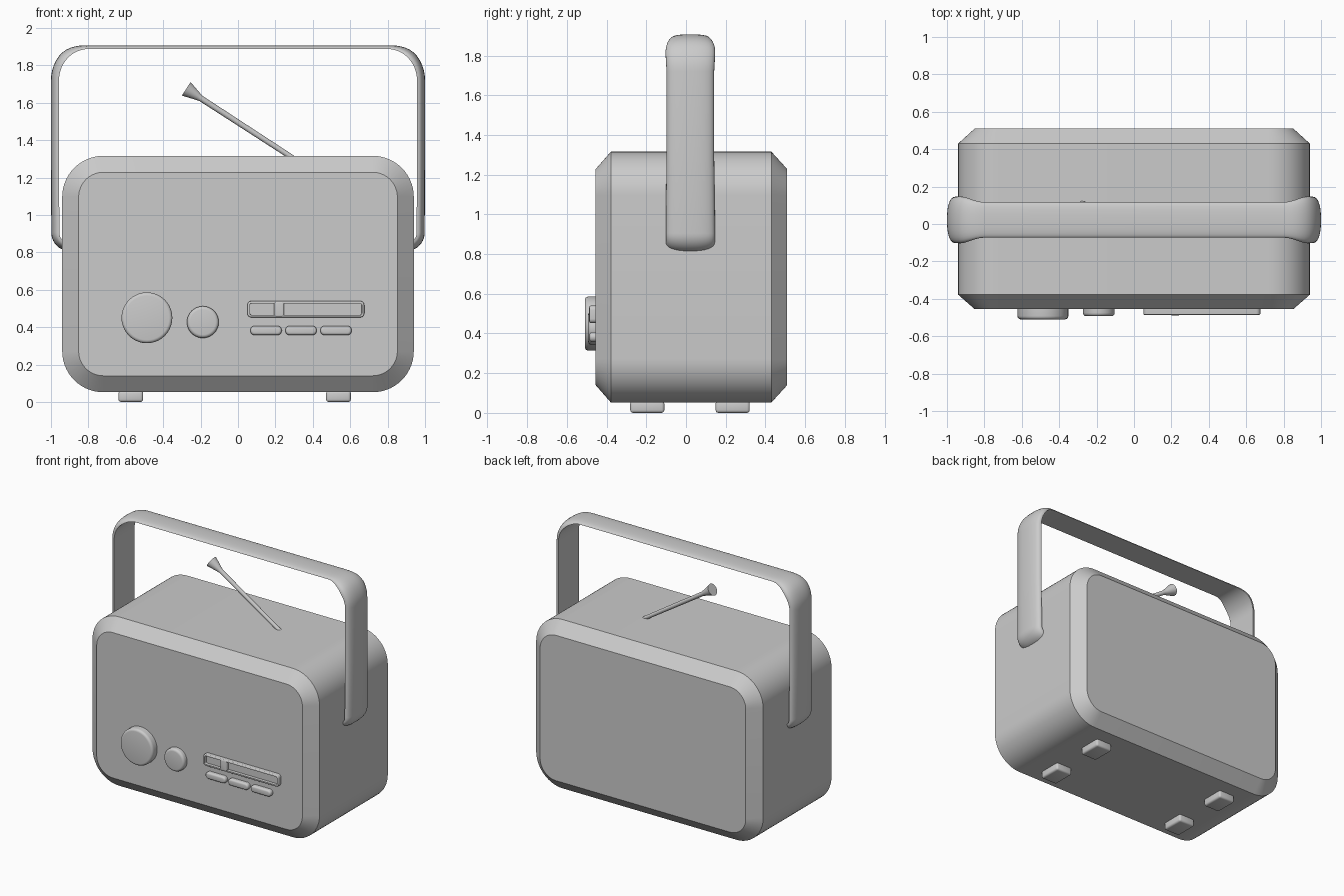
import bpy
import bmesh
from math import sin, cos, pi, radians
from mathutils import Vector

if "Cube" in bpy.data.objects:
    bpy.data.objects.remove(bpy.data.objects["Cube"])


def finish(name, bm, angle=30):
    bmesh.ops.remove_doubles(bm, verts=bm.verts, dist=1e-5)
    bmesh.ops.recalc_face_normals(bm, faces=bm.faces)
    me = bpy.data.meshes.new(name)
    bm.to_mesh(me)
    bm.free()
    ob = bpy.data.objects.new(name, me)
    bpy.context.collection.objects.link(ob)
    bpy.ops.object.select_all(action='DESELECT')
    bpy.context.view_layer.objects.active = ob
    ob.select_set(True)
    bpy.ops.object.shade_smooth_by_angle(angle=radians(angle))
    return ob


def loft(name, loops, angle=30):
    """Skin a list of closed loops and cap both ends."""
    bm = bmesh.new()
    rings = [[bm.verts.new(p) for p in lp] for lp in loops]
    n = len(rings[0])
    for a, b in zip(rings, rings[1:]):
        for i in range(n):
            j = (i + 1) % n
            bm.faces.new((a[i], a[j], b[j], b[i]))
    bm.faces.new(rings[0])
    bm.faces.new(rings[-1])
    return finish(name, bm, angle)


def rounded(x0, x1, z0, z1, r, y, seg=10):
    """Rounded rectangle in the XZ plane."""
    pts = []
    for cx, cz, a0 in ((x1 - r, z1 - r, 0), (x0 + r, z1 - r, 90),
                       (x0 + r, z0 + r, 180), (x1 - r, z0 + r, 270)):
        for k in range(seg + 1):
            a = radians(a0 + 90 * k / seg)
            pts.append((cx + r * cos(a), y, cz + r * sin(a)))
    return pts


def panel(name, x0, x1, z0, z1, r, steps, seg=10, angle=30):
    """Stack of rounded rectangles; steps are (y, inset)."""
    return loft(name, [rounded(x0 + d, x1 - d, z0 + d, z1 - d, r - d, y, seg)
                       for y, d in steps], angle)


def soft_edge(back, front, b, start=0.0):
    """Steps with a quarter-round front edge."""
    return [(back, start)] + [(front + b * (1 - sin(a)), start + b * (1 - cos(a)))
                              for a in (i * pi / 8 for i in range(5))]


FRONT = -0.455

# Cabinet with chamfered front and back rims
panel("cabinet", -0.94, 0.94, 0.052, 1.316, 0.22,
      [(FRONT, 0.088), (-0.378, 0), (0.43, 0), (0.51, 0.088)], 14, 25)

# Knobs
for name, x, z, r, y in (("volume_knob", -0.487, 0.45, 0.136, -0.51),
                         ("tone_knob", -0.188, 0.427, 0.085, -0.493)):
    panel(name, x - r, x + r, z - r, z + r, r, soft_edge(FRONT + 0.02, y, 0.018))

# Tuner frame with sunken scale, and its slider
panel("tuner_frame", 0.05, 0.675, 0.452, 0.54, 0.022,
      soft_edge(FRONT + 0.02, -0.486, 0.006) + [(-0.486, 0.013), (-0.464, 0.014)], 5)
panel("tuner_slider", 0.192, 0.247, 0.455, 0.537, 0.014,
      soft_edge(FRONT + 0.02, -0.488, 0.008), 5)

# Push buttons
for i in range(3):
    x = 0.066 + i * 0.187
    panel("push_button_%d" % (i + 1), x, x + 0.168, 0.357, 0.407, 0.024,
          soft_edge(FRONT + 0.02, -0.486, 0.014), 6)

# Feet
for x in (-0.573, 0.537):
    for y in (-0.195, 0.235):
        bm = bmesh.new()
        bmesh.ops.create_cube(bm, size=1)
        for v in bm.verts:
            v.co = Vector((x + v.co.x * 0.132, y + v.co.y * 0.172, 0.03 + v.co.z * 0.06))
        bmesh.ops.bevel(bm, geom=bm.edges[:], offset=0.014, segments=3,
                        affect='EDGES', profile=0.5)
        finish("foot", bm)

# Handle: domed strap, wide on the sides and thinner across the top
# station = (x, z, outward angle, half width, dome height)
half = []
for k in range(9):
    a = radians(-75 + 75 * k / 8)
    half.append((0.9 + 0.055 * cos(a), 0.905 + 0.055 * sin(a), a, 0.124, 0.043))
half.append((0.957, 1.3, 0, 0.12, 0.043))
for k in range(13):
    a = pi / 2 * k / 12
    t = min(1, max(0, (k - 5) / 7))
    t = t * t * (3 - 2 * t)
    half.append((0.80 + 0.157 * cos(a), 1.72 + 0.167 * sin(a), a,
                 0.12 + 0.005 * min(1, k / 4) - 0.03 * t, 0.043 - 0.023 * t))
stations = half + [(-x, z, pi - a, w, h) for x, z, a, w, h in reversed(half)]
loops = []
for x, z, a, w, h in stations:
    lp = []
    for k in range(17):
        u = pi * k / 16
        c, s = cos(u), max(0, sin(u))
        wy = w * abs(c) ** 0.85 * (1 if c > 0 else -1)
        d = h * s ** 0.8
        lp.append((x + d * cos(a), 0.022 + wy, z + d * sin(a)))
    loops.append(lp)
loft("handle", loops, 40)

# Antenna rod with flared tip
base, tip = Vector((0.30, 0.082, 1.30)), Vector((-0.277, 0.082, 1.674))
axis = (tip - base).normalized()
side = Vector((0, 1, 0))
up = axis.cross(side)
length = (tip - base).length
loft("antenna", [[base + axis * d + (side * cos(k * pi / 12) + up * sin(k * pi / 12)) * r
                  for k in range(24)]
                 for d, r in ((0, 0.014), (length - 0.095, 0.016),
                              (length - 0.075, 0.021), (length, 0.043))])
